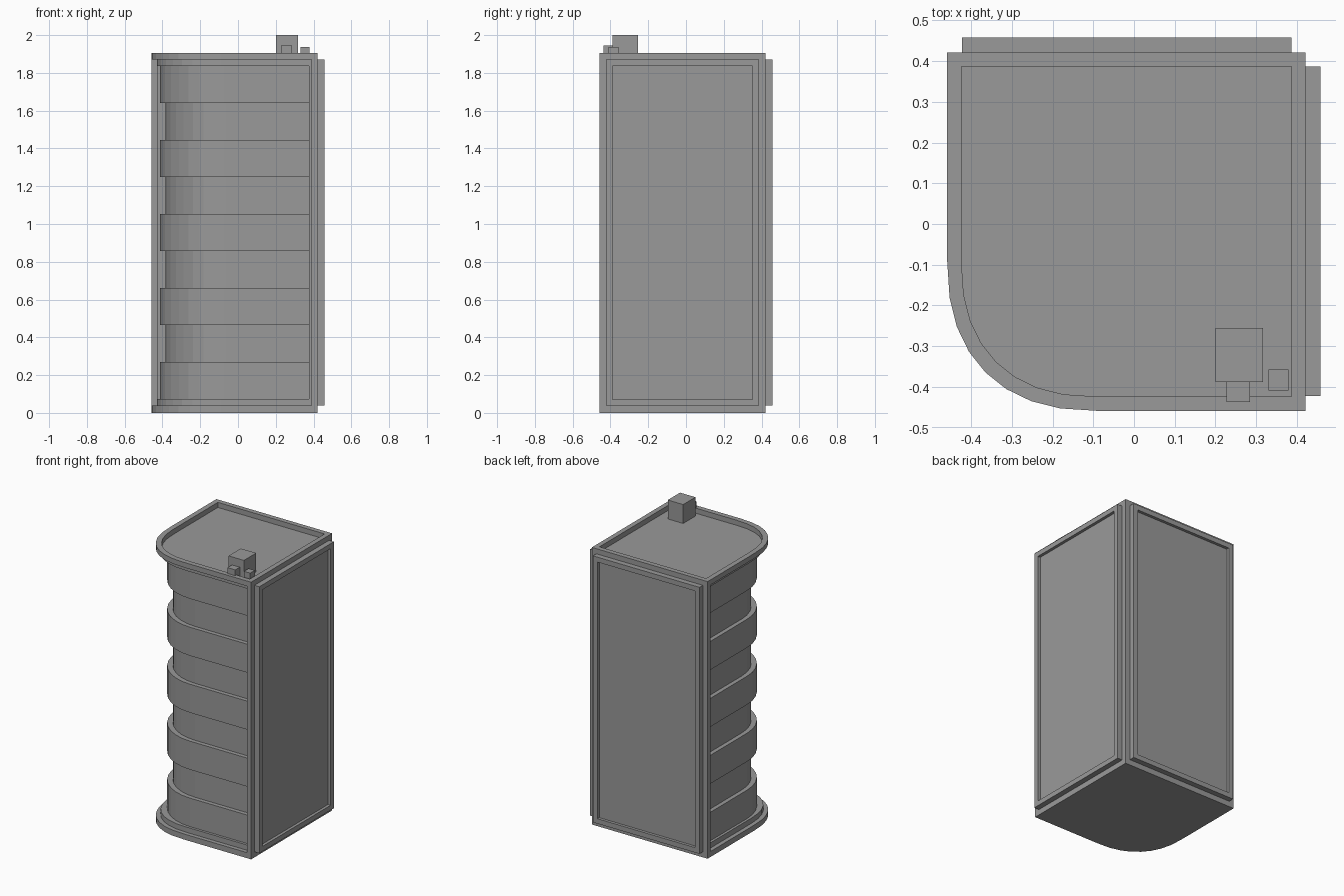
import bpy, bmesh, math

if "Cube" in bpy.data.objects:
    bpy.data.objects.remove(bpy.data.objects["Cube"])

L, H = -0.459, 0.421      # curved sides / flat sides of the footprint
SEG = 8                   # corner arc segments

# Dark grey for the whole building
grey = bpy.data.materials.new("dark_grey")
grey.diffuse_color = (0.32, 0.32, 0.32, 1)
grey.use_nodes = True
grey.node_tree.nodes["Principled BSDF"].inputs["Base Color"].default_value = grey.diffuse_color


def outline(d, e=0.0, c=-0.09, p=0.85):
    """Footprint inset by d on the curved sides and by e on the flat sides;
    c is the corner centre, p < 1 squares the corner a little."""
    r = c - L - d
    pts = [(H - e, H - e), (L + d, H - e)]
    for i in range(SEG + 1):
        a = i * math.pi / 2 / SEG
        pts.append((c - r * max(math.cos(a), 0) ** p, c - r * math.sin(a) ** p))
    return pts + [(H - e, L + d)]


def finish(name, bm):
    bmesh.ops.recalc_face_normals(bm, faces=bm.faces)
    me = bpy.data.meshes.new(name)
    bm.to_mesh(me)
    bm.free()
    me.materials.append(grey)
    ob = bpy.data.objects.new(name, me)
    bpy.context.collection.objects.link(ob)
    return ob


def prism(name, pts, z0, z1):
    bm = bmesh.new()
    lo = [bm.verts.new((x, y, z0)) for x, y in pts]
    hi = [bm.verts.new((x, y, z1)) for x, y in pts]
    bm.faces.new(lo)
    bm.faces.new(hi)
    for i in range(len(pts)):
        j = (i + 1) % len(pts)
        bm.faces.new((lo[i], lo[j], hi[j], hi[i]))
    return finish(name, bm)


def box(name, x0, x1, y0, y1, z0, z1):
    return prism(name, [(x0, y0), (x1, y0), (x1, y1), (x0, y1)], z0, z1)


def ring(name, outer, inner, z0, z1):
    bm = bmesh.new()
    loops = [[bm.verts.new((x, y, z)) for x, y in p]
             for p, z in ((outer, z0), (outer, z1), (inner, z1), (inner, z0))]
    n = len(outer)
    for k in range(4):
        a, b = loops[k], loops[(k + 1) % 4]
        for i in range(n):
            j = (i + 1) % n
            bm.faces.new((a[i], a[j], b[j], b[i]))
    return finish(name, bm)


# Base slab, recessed core and roof parapet
Z0, Z1, TOP = 0.038, 1.87, 1.905
prism("base_slab", outline(0), 0, Z0)
prism("core", outline(0.076, 0, -0.06, 1), Z0, Z1)
ring("roof_parapet", outline(0), outline(0.035, 0.034), Z1, TOP)

# Stepped trim under the parapet and above the base
B0, B1 = 0.074, 1.836
prism("lower_trim", outline(0.029), Z0, B0)
prism("upper_trim", outline(0.029), B1, Z1)

# Alternating projecting facade bands
h = (B1 - B0) / 9
for i in range(0, 9, 2):
    prism(f"facade_band_{i // 2 + 1}", outline(0.047, 0, -0.075, 1),
          B0 + i * h, B0 + (i + 1) * h)

# End posts and slim inner posts on both curved sides
box("front_post", 0.388, H, L, 0, Z0, Z1)
box("front_inner_post", 0.376, 0.388, L + 0.029, 0, Z0, Z1)
box("left_post", L, 0, 0.388, H, Z0, Z1)
box("left_inner_post", L + 0.029, 0, 0.376, 0.388, Z0, Z1)


# Framed panels on the flat right and back walls
def wall_panel(name, swap):
    a0, a1, w = -0.423, 0.387, 0.034

    def part(nm, u0, u1, v0, v1, depth):
        if swap:
            box(nm, u0, u1, H, depth, v0, v1)
        else:
            box(nm, H, depth, u0, u1, v0, v1)

    part(name + "_infill", a0 + w, a1 - w, Z0 + w, Z1 - w, 0.438)
    for side, u in (("start", a0), ("end", a1 - w)):
        part(f"{name}_frame_{side}", u, u + w, Z0, Z1, 0.458)
    for side, v in (("bottom", Z0), ("top", Z1 - w)):
        part(f"{name}_frame_{side}", a0 + w, a1 - w, v, v + w, 0.458)


wall_panel("right_panel", False)
wall_panel("back_panel", True)

# Rooftop boxes
box("roof_house", 0.2, 0.317, -0.388, -0.255, Z1, 2.0)
box("roof_vent_large", 0.227, 0.285, -0.437, -0.388, Z1, 1.945)
box("roof_vent_small", 0.331, 0.379, -0.409, -0.358, Z1, 1.937)
